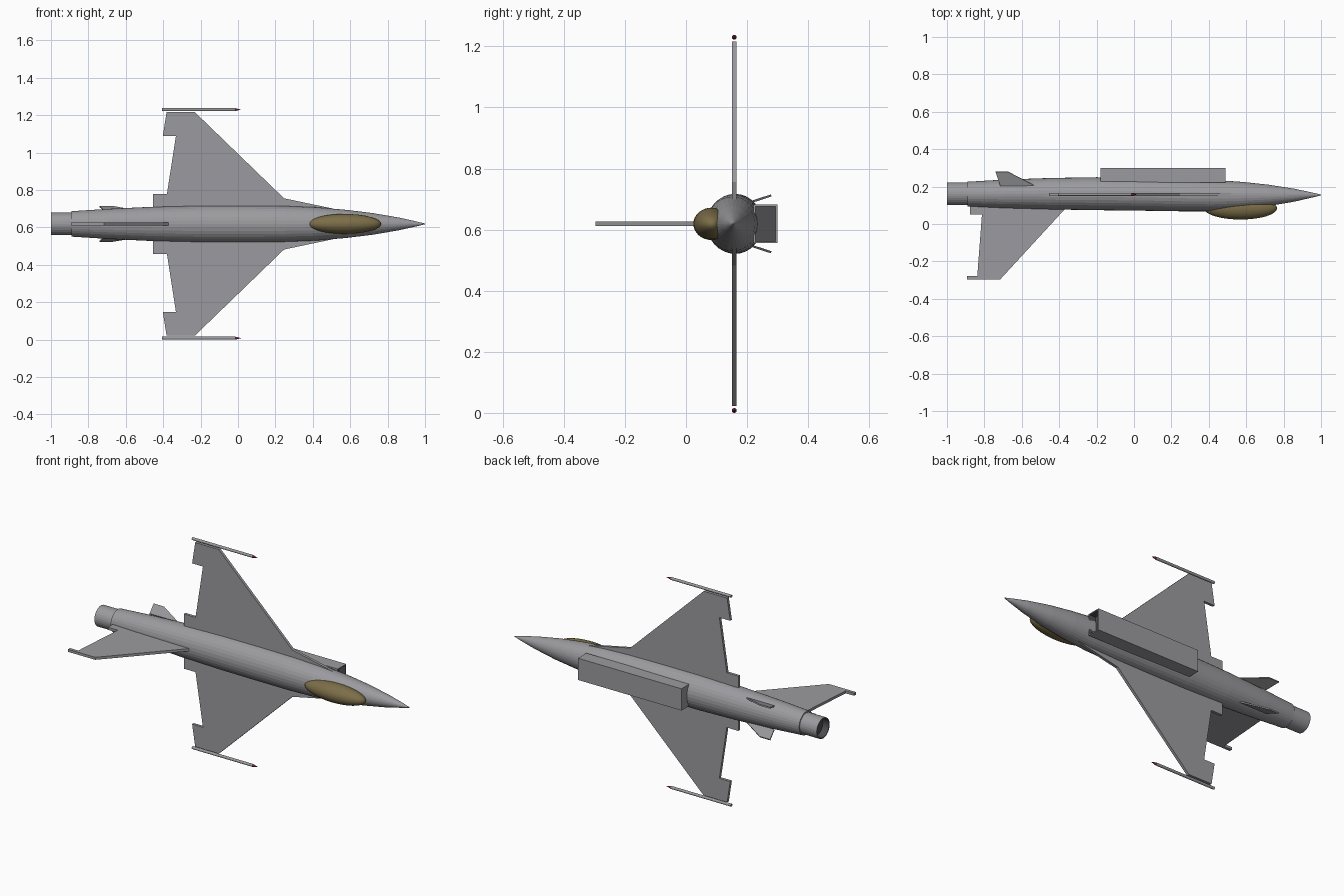
import bpy
import bmesh
import math
from mathutils import Vector

cube = bpy.data.objects.get("Cube")
if cube:
    bpy.data.objects.remove(cube, do_unlink=True)

AXIS_Y, AXIS_Z = 0.158, 0.619


def material(name, colour):
    mat = bpy.data.materials.new(name)
    mat.use_nodes = True
    mat.diffuse_color = (*colour, 1)
    mat.node_tree.nodes["Principled BSDF"].inputs["Base Color"].default_value = (*colour, 1)
    return mat


GREY = material("airframe grey", (0.33, 0.33, 0.35))
GOLD = material("canopy gold", (0.20, 0.155, 0.065))
DARK = material("duct dark grey", (0.075, 0.072, 0.08))
RED = material("tip dark red", (0.16, 0.02, 0.04))


def finish(name, bm, *mats):
    bmesh.ops.recalc_face_normals(bm, faces=bm.faces)
    mesh = bpy.data.meshes.new(name)
    bm.to_mesh(mesh)
    bm.free()
    for mat in mats:
        mesh.materials.append(mat)
    obj = bpy.data.objects.new(name, mesh)
    bpy.context.collection.objects.link(obj)
    return obj


def loft(name, stations, sides, z, *mats):
    """Elliptical rings along x; each station is x, centre y, y radius, z radius."""
    bm = bmesh.new()
    rings = []
    for x, y, ry, rz in stations:
        angles = [math.tau * i / sides for i in range(sides)]
        rings.append([bm.verts.new((x, y + ry * math.cos(a), z + rz * math.sin(a))) for a in angles])
    for a, b in zip(rings, rings[1:]):
        for i in range(sides):
            j = (i + 1) % sides
            bm.faces.new((a[i], a[j], b[j], b[i]))
    bm.faces.new(rings[0])
    bm.faces.new(rings[-1])
    return finish(name, bm, *mats)


def plate(name, points, thickness):
    """Flat outline of 3D points, thickened evenly about its plane."""
    bm = bmesh.new()
    face = bm.faces.new([bm.verts.new(p) for p in points])
    face.normal_update()
    step = face.normal * thickness
    bmesh.ops.translate(bm, verts=bm.verts, vec=-step / 2)
    top = bmesh.ops.extrude_face_region(bm, geom=[face], use_keep_orig=True)
    bmesh.ops.translate(bm, verts=[v for v in top["geom"] if isinstance(v, bmesh.types.BMVert)], vec=step)
    return finish(name, bm, GREY)


def recess(obj, direction, margin, depth):
    """Inset the end face and push it in as a dark opening."""
    bm = bmesh.new()
    bm.from_mesh(obj.data)
    direction = Vector(direction)
    end = max(bm.faces, key=lambda f: f.calc_center_median().dot(direction) + f.normal.dot(direction))
    bmesh.ops.inset_region(bm, faces=[end], thickness=margin)
    inner = bmesh.ops.extrude_face_region(bm, geom=[end])
    caps = [f for f in inner["geom"] if isinstance(f, bmesh.types.BMFace)]
    verts = [v for v in inner["geom"] if isinstance(v, bmesh.types.BMVert)]
    bmesh.ops.translate(bm, verts=verts, vec=-direction * depth)
    if end.is_valid:
        bm.faces.remove(end)
    for cap in caps:
        cap.material_index = 1
        for edge in cap.edges:
            for f in edge.link_faces:
                f.material_index = 1
    bm.to_mesh(obj.data)
    bm.free()


# Fuselage with pointed nose
loft("fuselage", [
    (-0.89, 0.160, 0.066, 0.068),
    (-0.70, 0.161, 0.076, 0.080),
    (-0.45, 0.162, 0.084, 0.092),
    (-0.20, 0.162, 0.088, 0.098),
    (0.05, 0.159, 0.088, 0.098),
    (0.25, 0.155, 0.087, 0.096),
    (0.42, 0.152, 0.084, 0.089),
    (0.58, 0.152, 0.073, 0.075),
    (0.72, 0.153, 0.057, 0.058),
    (0.86, 0.154, 0.034, 0.034),
    (0.95, 0.155, 0.014, 0.014),
    (1.00, 0.155, 0.002, 0.002)], 32, AXIS_Z, GREY)

# Exhaust nozzle
nozzle = loft("exhaust_nozzle", [(-1.0, 0.161, 0.06, 0.06), (-0.87, 0.161, 0.06, 0.06)],
              32, AXIS_Z, GREY, DARK)
recess(nozzle, (-1, 0, 0), 0.006, 0.04)

# Air intake box
bm = bmesh.new()
bmesh.ops.create_cube(bm, size=1)
bmesh.ops.scale(bm, verts=bm.verts, vec=(0.67, 0.078, 0.127))
bmesh.ops.translate(bm, verts=bm.verts, vec=(0.155, 0.26, AXIS_Z))
intake = finish("air_intake", bm, GREY, DARK)
recess(intake, (1, 0, 0), 0.009, 0.04)

# Cockpit canopy
bm = bmesh.new()
bmesh.ops.create_uvsphere(bm, u_segments=32, v_segments=16, radius=1)
bmesh.ops.scale(bm, verts=bm.verts, vec=(0.195, 0.06, 0.053))
bmesh.ops.translate(bm, verts=bm.verts, vec=(0.57, 0.084, AXIS_Z))
canopy = finish("canopy", bm, GOLD)
for poly in canopy.data.polygons:
    poly.use_smooth = True

# Paired parts: wings, wingtip rails and ventral fins
wing = [(-0.455, 0.05), (-0.455, 0.16), (-0.38, 0.16), (-0.332, 0.47), (-0.402, 0.47),
        (-0.382, 0.597), (-0.23, 0.597), (0.246, 0.137), (0.54, 0.075), (0.54, 0.05)]
fin = [(-0.715, 0.0), (-0.74, 1.0), (-0.673, 1.0), (-0.53, 0.0)]
for side, s in (("left", 1), ("right", -1)):
    plate(side + "_wing", [(x, AXIS_Y, AXIS_Z + s * z) for x, z in wing], 0.016)
    tip_z = AXIS_Z + s * 0.611
    loft(side + "_tip_rail", [(-0.405, AXIS_Y, 0.008, 0.008), (-0.015, AXIS_Y, 0.008, 0.008)],
         12, tip_z, GREY)
    loft(side + "_tip_point", [(-0.015, AXIS_Y, 0.008, 0.008), (0.015, AXIS_Y, 0.0005, 0.0005)],
         12, tip_z, RED)
    plate(side + "_ventral_fin",
          [(x, 0.205 + 0.074 * t, AXIS_Z + s * (0.069 + 0.024 * t)) for x, t in fin], 0.007)

# Upright tail fin
tail = [(-0.36, 0.09), (-0.716, -0.297), (-0.892, -0.297), (-0.892, -0.279), (-0.838, -0.279),
        (-0.813, 0.05), (-0.877, 0.05), (-0.877, 0.11), (-0.36, 0.11)]
plate("tail_fin", [(x, y, AXIS_Z) for x, y in tail], 0.015)
